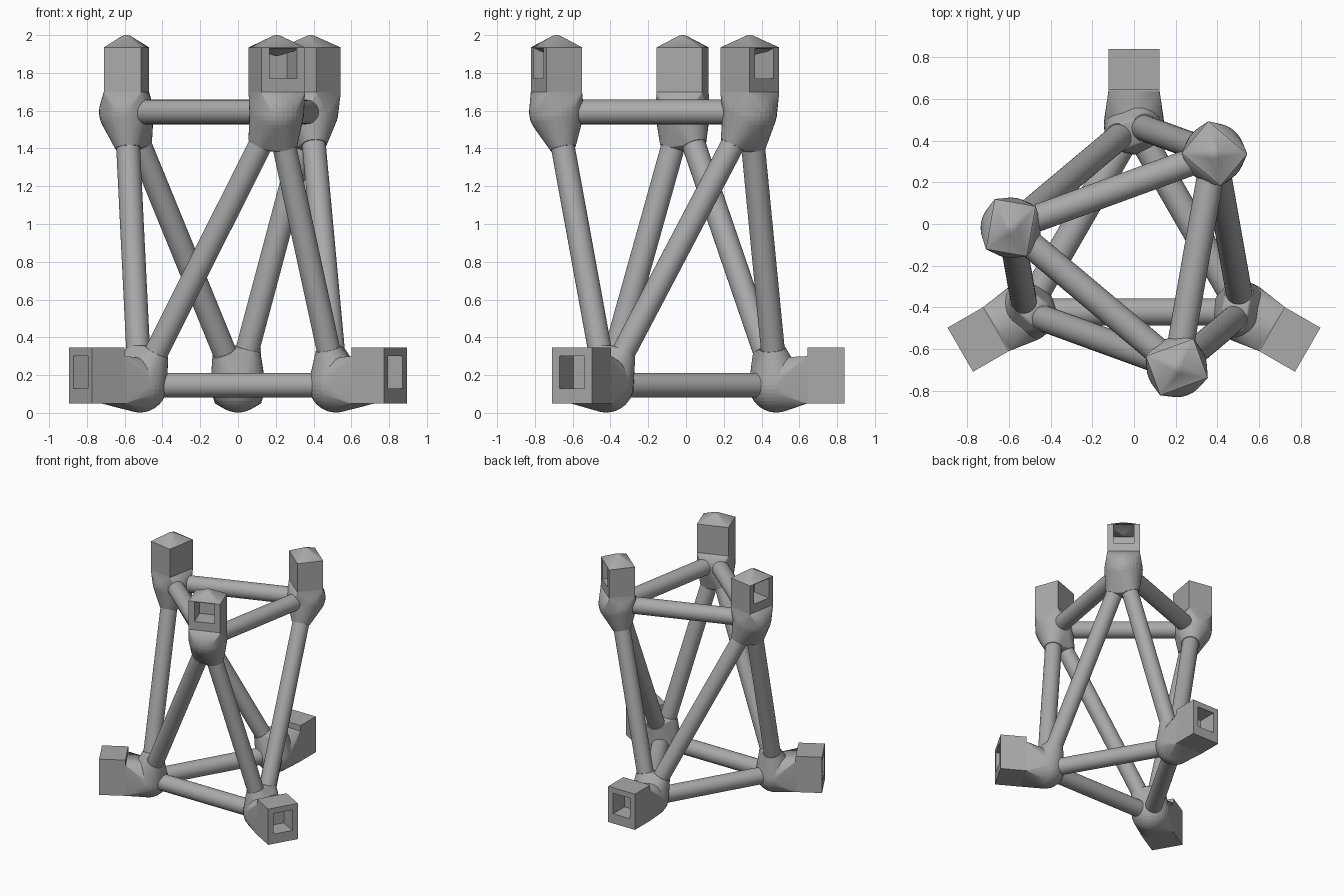
import bpy, bmesh, math
from mathutils import Vector, Matrix

cube = bpy.data.objects.get("Cube")
if cube:
    bpy.data.objects.remove(cube, do_unlink=True)

grey = bpy.data.materials.new("plain_grey")
grey.use_nodes = True
grey.diffuse_color = (0.4, 0.4, 0.4, 1)
grey.node_tree.nodes["Principled BSDF"].inputs["Base Color"].default_value = (0.4, 0.4, 0.4, 1)

CENTRE_Y = -0.122
RADIUS = 0.6
LOW_Z, HIGH_Z = 0.147, 1.593
BALL = 0.145
HALF_W = 0.122
LOW_ANGLES = (90, 210, 330)
HIGH_ANGLES = (170, 290, 50)


def frame(angle):
    """Local x points outward from the tower axis."""
    return Matrix.Translation((0, CENTRE_Y, 0)) @ Matrix.Rotation(math.radians(angle), 4, 'Z')


def finish(bm, name, smooth=30):
    bmesh.ops.recalc_face_normals(bm, faces=bm.faces)
    mesh = bpy.data.meshes.new(name)
    bm.to_mesh(mesh)
    bm.free()
    mesh.materials.append(grey)
    ob = bpy.data.objects.new(name, mesh)
    bpy.context.collection.objects.link(ob)
    bpy.ops.object.select_all(action='DESELECT')
    ob.select_set(True)
    bpy.context.view_layer.objects.active = ob
    bpy.ops.object.shade_smooth_by_angle(angle=math.radians(smooth))


def box_corners(lo, hi):
    return [Vector((x, y, z)) for x in (lo[0], hi[0]) for y in (lo[1], hi[1]) for z in (lo[2], hi[2])]


def hull(name, points, ball_centre, ball_radius):
    """Convex skin around a ball and some extra points."""
    bm = bmesh.new()
    bmesh.ops.create_uvsphere(bm, u_segments=32, v_segments=20, radius=ball_radius,
                              matrix=Matrix.Translation(ball_centre))
    for p in points:
        bm.verts.new(p)
    res = bmesh.ops.convex_hull(bm, input=bm.verts)
    junk = [v for v in res["geom_interior"] + res["geom_unused"] if isinstance(v, bmesh.types.BMVert)]
    bmesh.ops.delete(bm, geom=list(set(junk)), context='VERTS')
    finish(bm, name)


def strut(name, a, b, r):
    d = b - a
    bm = bmesh.new()
    bmesh.ops.create_cone(bm, cap_ends=True, segments=32, radius1=r, radius2=r, depth=d.length,
                          matrix=Matrix.Translation((a + b) / 2) @ d.to_track_quat('Z', 'Y').to_matrix().to_4x4())
    finish(bm, name)


def ring(a, b, dist, r):
    """Circle of points around the line from a to b."""
    d = (b - a).normalized()
    q = d.to_track_quat('Z', 'Y')
    return [a + d * dist + q @ Vector((r * math.cos(t), r * math.sin(t), 0))
            for t in (i * math.tau / 32 for i in range(32))]


def socket(name, m, x0, x1, z0, z1, pz0, pz1):
    """Box with a square pocket sunk into its outward face."""
    bm = bmesh.new()
    bmesh.ops.create_cube(bm, size=1)
    for v in bm.verts:
        v.co = Vector(((x0 + x1) / 2 + v.co.x * (x1 - x0), v.co.y * 2 * HALF_W,
                       (z0 + z1) / 2 + v.co.z * (z1 - z0)))
    bm.normal_update()
    face = max(bm.faces, key=lambda f: f.normal.x)
    bmesh.ops.inset_individual(bm, faces=[face], thickness=0.02)
    mid = (z0 + z1) / 2
    for v in face.verts:
        v.co = Vector((x1, math.copysign(0.077, v.co.y), pz1 if v.co.z > mid else pz0))
    res = bmesh.ops.extrude_discrete_faces(bm, faces=[face])
    for v in res["faces"][0].verts:
        v.co.x -= 0.15
    bmesh.ops.transform(bm, matrix=m, verts=bm.verts)
    finish(bm, name)


low = [frame(a) @ Vector((RADIUS, 0, LOW_Z)) for a in LOW_ANGLES]
high = [frame(a) @ Vector((RADIUS, 0, HIGH_Z)) for a in HIGH_ANGLES]

for i in range(3):
    j = (i + 1) % 3
    # Triangle rails and the zigzag legs between them
    strut(f"bottom_rail_{i}", low[i], low[j], 0.065)
    strut(f"top_rail_{i}", high[i], high[j], 0.065)
    strut(f"leg_a_{i}", high[i], low[i], 0.063)
    strut(f"leg_b_{i}", high[i], low[j], 0.063)

    # Bottom joint with outward socket
    m = frame(LOW_ANGLES[i])
    socket(f"bottom_socket_{i}", m, 0.764, 0.962, 0.05, 0.345, 0.13, 0.3)
    plate = box_corners((0.755, -HALF_W, 0.05), (0.765, HALF_W, 0.3))
    hull(f"bottom_joint_{i}", [m @ p for p in plate], low[i], BALL)
    sleeves = ring(low[i], high[i], 0.2, 0.068) + ring(low[i], high[i - 1], 0.2, 0.068)
    hull(f"bottom_sleeve_{i}", sleeves, low[i], BALL)

    # Top joint with upright socket and a rounded peak
    m = frame(HIGH_ANGLES[i])
    socket(f"top_socket_{i}", m, 0.5, 0.7, 1.69, 1.935, 1.77, 1.93)
    plate = box_corners((0.5, -HALF_W, 1.69), (0.7, HALF_W, 1.7))
    hull(f"top_joint_{i}", [m @ p for p in plate], high[i], BALL)
    sleeves = ring(high[i], low[i], 0.2, 0.068) + ring(high[i], low[j], 0.2, 0.068)
    hull(f"top_sleeve_{i}", sleeves, high[i], BALL)
    lid = box_corners((0.5, -HALF_W, 1.932), (0.7, HALF_W, 1.935))
    hull(f"peak_{i}", [m @ p for p in lid], m @ Vector((RADIUS, 0, 1.945)), 0.055)
